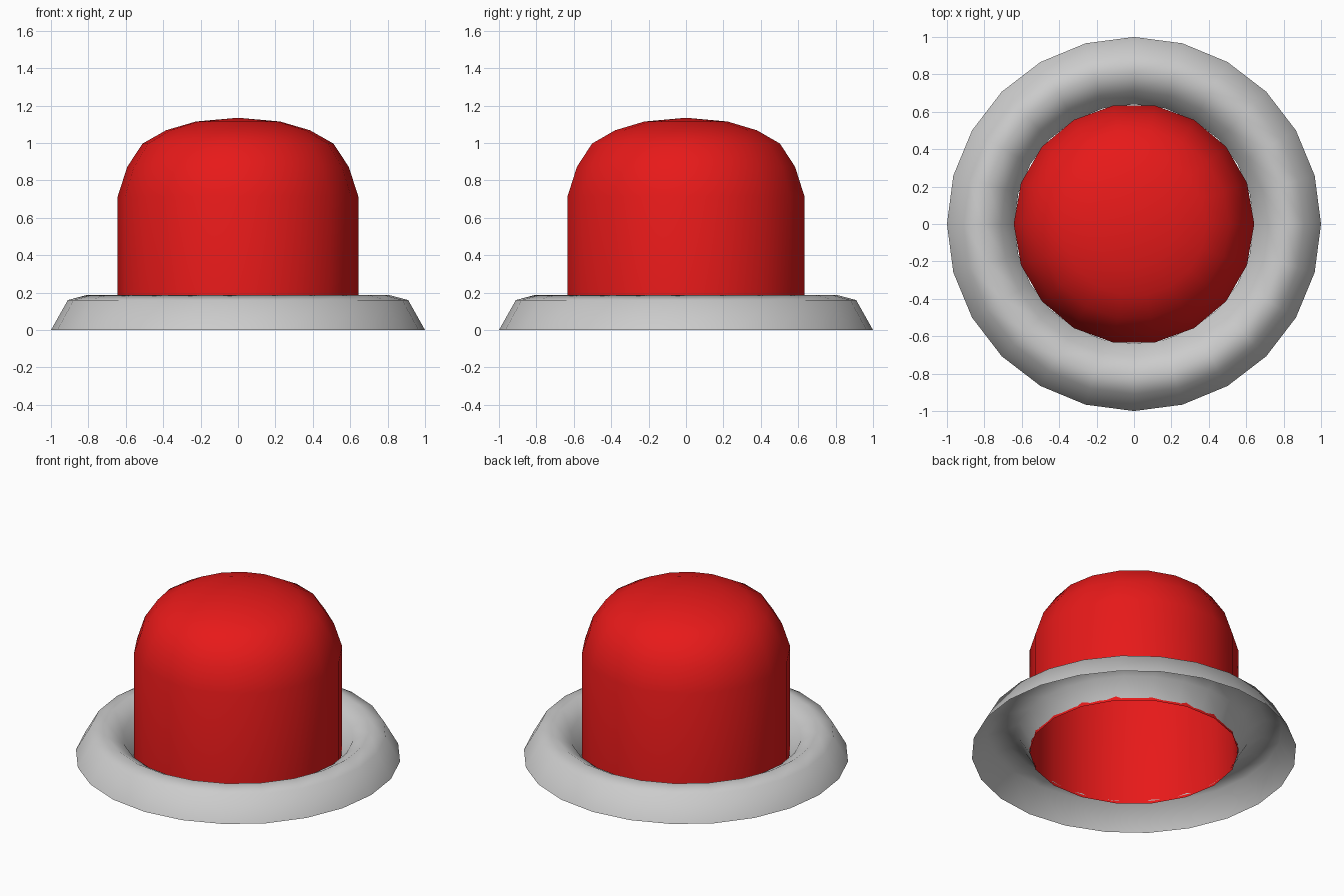
import bpy
from math import cos, sin, tau

if "Cube" in bpy.data.objects:
    bpy.data.objects.remove(bpy.data.objects["Cube"])


def lathe(name, profile, sides):
    """Revolve (radius, z) points around z as an open, smooth shell."""
    verts, rings, faces = [], [], []
    for r, z in profile:
        n = 1 if r == 0 else sides
        rings.append([len(verts) + i for i in range(n)])
        verts += [(r * cos(tau * i / sides), r * sin(tau * i / sides), z) for i in range(n)]
    for low, high in zip(rings, rings[1:]):
        for i in range(sides):
            j = (i + 1) % sides
            if len(high) == 1:
                faces.append((low[i], low[j], high[0]))
            else:
                faces.append((low[i], low[j], high[j], high[i]))
    mesh = bpy.data.meshes.new(name)
    mesh.from_pydata(verts, [], faces)
    mesh.polygons.foreach_set("use_smooth", [True] * len(mesh.polygons))
    obj = bpy.data.objects.new(name, mesh)
    bpy.context.collection.objects.link(obj)
    return obj


# Raised grey rim, hollow underneath, dipping towards the button
lathe("base_ring", [(1.0, 0), (0.91, 0.16), (0.81, 0.187), (0.71, 0.13), (0.64, 0.015)], 24)

# Red domed button, open at the bottom
button = lathe("button_dome", [(0.643, 0), (0.643, 0.715), (0.592, 0.873), (0.51, 0.997),
                               (0.385, 1.068), (0.225, 1.115), (0, 1.135)], 18)
red = bpy.data.materials.new("red")
red.diffuse_color = (0.8, 0.01, 0.01, 1)
red.use_nodes = True
red.node_tree.nodes["Principled BSDF"].inputs["Base Color"].default_value = red.diffuse_color
button.data.materials.append(red)
